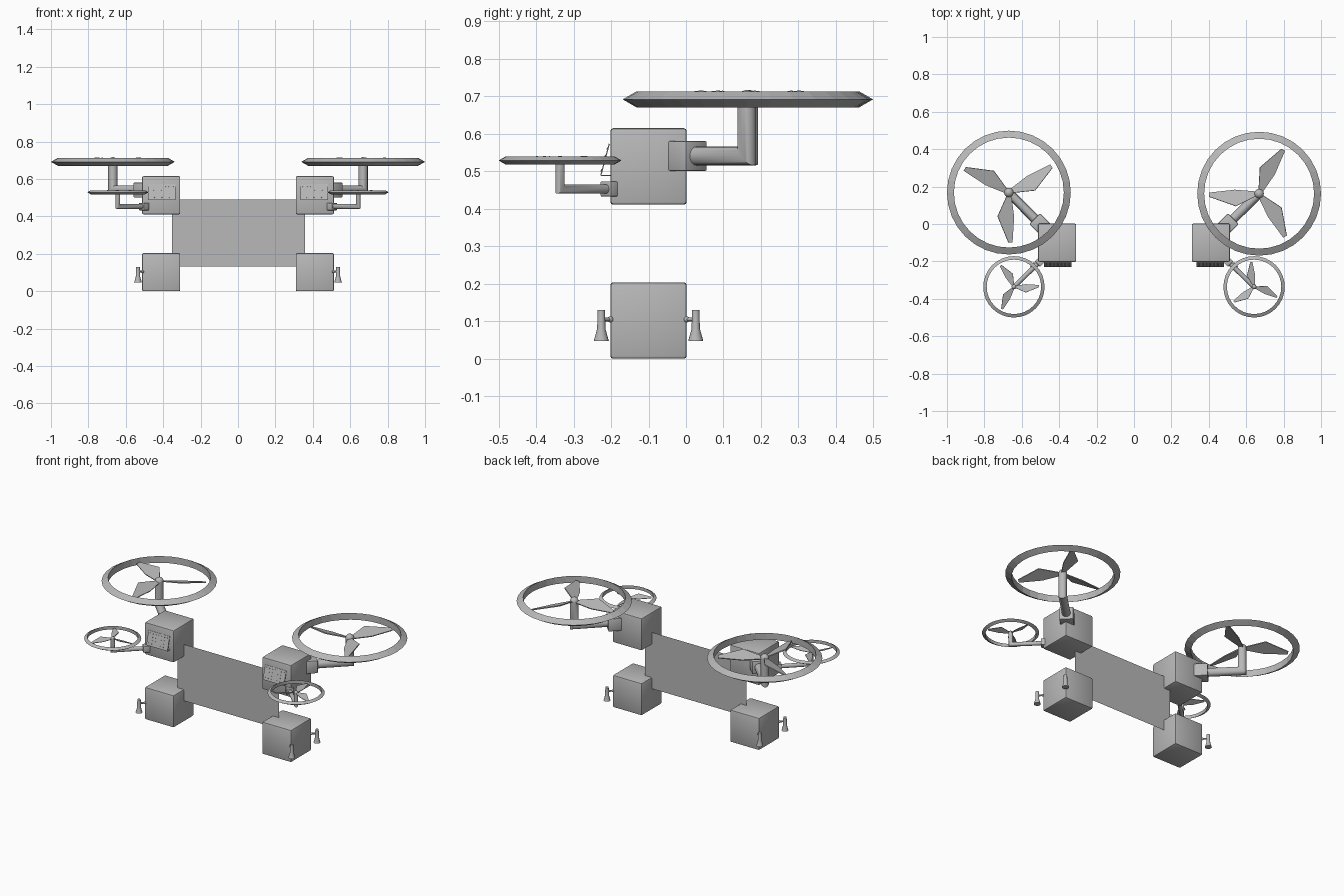
import bpy, bmesh, math
from mathutils import Vector, Matrix

if "Cube" in bpy.data.objects:
    bpy.data.objects.remove(bpy.data.objects["Cube"])

grey = bpy.data.materials.new("plain grey")
grey.diffuse_color = (0.48, 0.48, 0.48, 1)
grey.use_nodes = True
grey.node_tree.nodes["Principled BSDF"].inputs["Base Color"].default_value = grey.diffuse_color


def finish(name, bm, smooth=False):
    bmesh.ops.recalc_face_normals(bm, faces=bm.faces)
    me = bpy.data.meshes.new(name)
    bm.to_mesh(me)
    bm.free()
    ob = bpy.data.objects.new(name, me)
    bpy.context.collection.objects.link(ob)
    me.materials.append(grey)
    if smooth:
        bpy.ops.object.select_all(action='DESELECT')
        ob.select_set(True)
        bpy.context.view_layer.objects.active = ob
        bpy.ops.object.shade_smooth_by_angle(angle=math.radians(40))
    return ob


def block(name, loc, size, rot=Matrix.Identity(4), bevel=0.0):
    bm = bmesh.new()
    bmesh.ops.create_cube(bm, size=1, matrix=Matrix.Diagonal((*size, 1)))
    if bevel:
        bmesh.ops.bevel(bm, geom=bm.edges[:], offset=bevel, segments=2,
                        profile=0.5, affect='EDGES')
    bm.transform(Matrix.Translation(loc) @ rot)
    return finish(name, bm, bevel > 0)


def lathe_rings(bm, rings):
    # bridge successive lists of points into a capped tube
    vs = [[bm.verts.new(p) for p in ring] for ring in rings]
    n = len(vs[0])
    for a, b in zip(vs, vs[1:]):
        for i in range(n):
            bm.faces.new((a[i], a[(i + 1) % n], b[(i + 1) % n], b[i]))
    bm.faces.new(vs[0])
    bm.faces.new(vs[-1])


def elbow_tube(name, start, corner, top, r, n=20):
    # horizontal tube that turns straight up through a mitred corner
    start, corner = Vector(start), Vector(corner)
    d = (corner - start).normalized()
    z = Vector((0, 0, 1))
    side = d.cross(z)
    end = Vector((corner.x, corner.y, top))
    cs = [(math.cos(t), math.sin(t)) for t in (2 * math.pi * i / n for i in range(n))]
    bm = bmesh.new()
    lathe_rings(bm, [[start + r * (c * side + s * z) for c, s in cs],
                     [corner + r * (c * side + s * (z - d)) for c, s in cs],
                     [end + r * (c * side - s * d) for c, s in cs]])
    finish(name, bm, True)


def guard_ring(name, center, outer, r, n=32):
    # ring with a triangular section, sharp edge outwards
    bm = bmesh.new()
    R = outer - r
    prof = [(R + r, 0), (R - r / 2, r * 0.866), (R - r / 2, -r * 0.866)]
    vs = [[bm.verts.new(Vector(center) + Vector((
        p * math.cos(2 * math.pi * i / n), p * math.sin(2 * math.pi * i / n), h)))
        for p, h in prof] for i in range(n)]
    for i in range(n):
        a, b = vs[i], vs[(i + 1) % n]
        for k in range(3):
            bm.faces.new((a[k], a[(k + 1) % 3], b[(k + 1) % 3], b[k]))
    finish(name, bm)


BLADE = [(0.015, -0.012), (0.13, -0.024), (0.268, -0.010),
         (0.268, 0.012), (0.125, 0.068), (0.015, 0.012)]


def propeller(name, center, k, hand, angle):
    # three pitched, asymmetrical blades
    bm = bmesh.new()
    for i in range(3):
        rot = (Matrix.Translation(center)
               @ Matrix.Rotation(math.radians(angle + 120 * i), 4, 'Z')
               @ Matrix.Rotation(math.radians(18 * hand), 4, 'X'))
        low, high = [[bm.verts.new(rot @ Vector((x * k, y * k * hand, h * k)))
                      for x, y in BLADE] for h in (-0.003, 0.003)]
        bm.faces.new(low[::-1])
        bm.faces.new(high)
        for j in range(6):
            m = (j + 1) % 6
            bm.faces.new((low[j], low[m], high[m], high[j]))
    finish(name, bm)
    # round hub
    bm = bmesh.new()
    bmesh.ops.create_uvsphere(bm, u_segments=20, v_segments=12, radius=0.025 * k,
                              matrix=Matrix.Translation(center))
    finish(name + "_hub", bm, True)


def rotor(name, s, mount, hub, k, angle):
    x, y, z = hub
    spin = Matrix.Rotation(math.pi / 4, 4, 'Z')
    block(name + "_mount", (mount[0], mount[1], mount[2]), (0.08 * k,) * 3, spin, 0.004 * k)
    elbow_tube(name + "_arm", mount, (x, y, mount[2]), z, 0.025 * k)
    guard_ring(name + "_guard", hub, 0.331 * k if k == 1 else 0.164, 0.0247 * k)
    propeller(name + "_propeller", hub, k, s, angle)


def thruster(name, corner, direction):
    # small nozzle hung from a corner on a short rod
    d = Vector((*direction, 0))
    c = Vector((*corner, 0))
    p = c + d * 0.024
    bm = bmesh.new()
    n = 16
    lathe_rings(bm, [[p + Vector((r * math.cos(2 * math.pi * i / n),
                                  r * math.sin(2 * math.pi * i / n), z)) for i in range(n)]
                     for r, z in ((0.020, 0.048), (0.011, 0.08), (0.010, 0.13))])
    mid = (c - d * 0.008 + p) / 2 + Vector((0, 0, 0.105))
    bmesh.ops.create_cone(bm, segments=10, radius1=0.005, radius2=0.005,
                          depth=(p - c + d * 0.008).length, cap_ends=True,
                          matrix=Matrix.Translation(mid) @ d.to_track_quat('Z', 'Y').to_matrix().to_4x4())
    bmesh.ops.create_uvsphere(bm, u_segments=12, v_segments=8, radius=0.008,
                              matrix=Matrix.Translation(c + Vector((0, 0, 0.105))))
    finish(name, bm, True)


def sensor_plate(name, x):
    # tilted front plate with rows of studs, and a bottom ledge
    rot = Matrix.Rotation(math.radians(-15), 4, 'X')
    center = Vector((x, -0.216, 0.531))
    block(name, center, (0.148, 0.003, 0.088), rot)
    block(name + "_ledge", (x, -0.214, 0.489), (0.148, 0.026, 0.003))
    bm = bmesh.new()
    for i in range(7):
        for j in range(4):
            off = Vector(((i - 3) * 0.02, -0.002, (j - 1.5) * 0.02))
            bmesh.ops.create_cone(bm, segments=8, radius1=0.003, radius2=0.003, depth=0.003,
                                  cap_ends=True, matrix=Matrix.Translation(center) @ rot
                                  @ Matrix.Translation(off) @ Matrix.Rotation(math.pi / 2, 4, 'X'))
    finish(name + "_studs", bm)


# thin connecting sheet
bm = bmesh.new()
bm.faces.new([bm.verts.new((x, -0.1, z)) for x, z in
              ((-0.353, 0.133), (0.358, 0.133), (0.358, 0.49), (-0.353, 0.49))])
finish("connecting_sheet", bm)

# both sides: body boxes, rotors, sensor plates and thrusters
for s, side, big_y, big_angle, small_angle in ((-1, "left", 0.168, 32, 2),
                                               (1, "right", 0.162, 61, 96)):
    block(side + "_upper_box", (0.411 * s, -0.1, 0.513), (0.204,) * 3, bevel=0.008)
    block(side + "_lower_box", (0.411 * s, -0.1, 0.102), (0.204,) * 3, bevel=0.008)
    rotor(side + "_large_rotor", s, (0.503 * s, 0.0, 0.541), (0.669 * s, big_y, 0.692), 1.0, big_angle)
    rotor(side + "_small_rotor", s, (0.502 * s, -0.2, 0.453), (0.642 * s, -0.336, 0.529), 0.5, small_angle)
    sensor_plate(side + "_front_plate", 0.408 * s)
    thruster(side + "_front_thruster", (0.511 * s, -0.202), (s, -1))
    thruster(side + "_back_thruster", (0.511 * s, 0.002), (s, 1))
